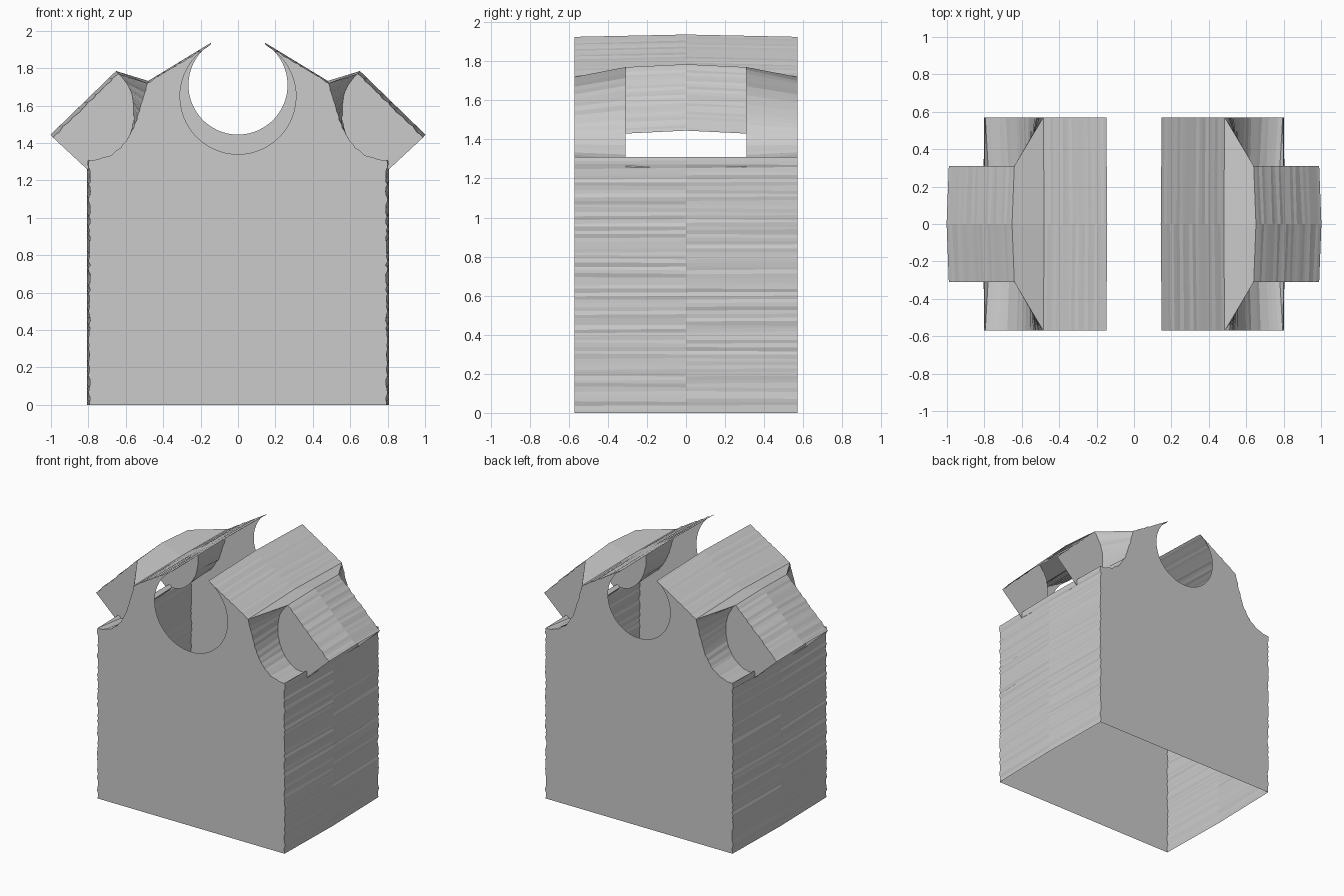
import bpy, bmesh, math, random
from mathutils import Vector
from mathutils.geometry import interpolate_bezier

if "Cube" in bpy.data.objects:
    bpy.data.objects.remove(bpy.data.objects["Cube"])

random.seed(4)
BODY_Y, SLEEVE_Y = 0.57, 0.31


def make(name, faces, mirror=True):
    """Mesh from a list of polygons, mirrored to the other side."""
    bm = bmesh.new()
    for f in faces:
        bm.faces.new([bm.verts.new(p) for p in f])
    bmesh.ops.remove_doubles(bm, verts=bm.verts, dist=1e-5)
    bmesh.ops.recalc_face_normals(bm, faces=bm.faces)
    me = bpy.data.meshes.new(name)
    bm.to_mesh(me)
    bm.free()
    ob = bpy.data.objects.new(name, me)
    bpy.context.collection.objects.link(ob)
    if mirror:
        ob.modifiers.new("Mirror", 'MIRROR').merge_threshold = 0.0005
    return ob


def line(a, b, n):
    return [Vector(a).lerp(Vector(b), i / n) for i in range(n + 1)]


def curve(a, h1, h2, b, n):
    pts = interpolate_bezier(*[Vector((p[0], p[1], 0)) for p in (a, h1, h2, b)], n + 1)
    return [Vector((p.x, p.y)) for p in pts]


def rough(pts, amount):
    """Slightly uneven cut edge; the end points stay put."""
    out = [p + Vector((random.uniform(-1, 1), random.uniform(-1, 1))) * amount
           for p in pts]
    out[0], out[-1] = pts[0], pts[-1]
    return out


def at(pts, y):
    return [Vector((p[0], y, p[1])) for p in pts]


def bridge(*rows):
    faces = []
    for a, b in zip(rows, rows[1:]):
        faces += [(a[i], a[i + 1], b[i + 1], b[i]) for i in range(len(a) - 1)]
    return faces


# Seam lines of the right half, as (x, z)
side = line((0.795, 0), (0.795, 1.31), 70)
armhole = curve((0.795, 1.31), (0.56, 1.31), (0.53, 1.58), (0.485, 1.72), 26)
shoulder = line((0.485, 1.72), (0.148, 1.925), 20)
head = curve((0.78, 1.29), (0.56, 1.28), (0.48, 1.64), (0.64, 1.77), 26)
sleeve_top = line((0.64, 1.77), (0.99, 1.43), 24)
underarm = line((0.78, 1.29), (0.805, 1.258), 3)

# Middle rows, bulging outwards a little
side_mid = at([p + Vector((0.012, 0)) for p in side], 0)
shoulder_mid = at([p + Vector((-0.005, 0.012)) for p in shoulder], 0)
top_mid = at([p + Vector((0.012, 0.015)) for p in sleeve_top], 0)
under_mid = at([p + Vector((-0.005, -0.005)) for p in underarm], 0)


def arc(cz, r):
    """Neckline from the shoulder tip down to the centre line."""
    start = math.asin(0.148 / r)
    angles = [start + (math.pi - start) * i / 24 for i in range(25)]
    return [Vector((r * math.sin(a), cz + r * math.cos(a))) for a in angles]


rows = {}
for label, s, neck in (("front", -1, arc(1.65, 0.31)), ("back", 1, arc(1.71, 0.265))):
    # Flat body panel
    sd, sh = rough(side, 0.006), rough(shoulder, 0.003)
    ah = rough(armhole, 0.004)
    neck[0], neck[-1] = shoulder[-1], Vector((0, neck[-1].y))
    outline = [Vector((0, 0))] + sd + ah[1:] + sh[1:] + neck[1:]
    make(label + "_panel", [at(outline, s * BODY_Y)])

    # Flat sleeve panel
    hd, tp = rough(head, 0.003), rough(sleeve_top, 0.004)
    outline = hd + tp[1:] + underarm[:0:-1]
    make(label + "_sleeve_panel", [at(outline, s * SLEEVE_Y)])

    # Armhole gusset joining body to sleeve
    make(label + "_armhole_gusset",
         bridge(at(ah, s * BODY_Y), at(hd, s * SLEEVE_Y)))
    rows[label] = (at(sd, s * BODY_Y), at(sh, s * BODY_Y),
                   at(tp, s * SLEEVE_Y), at(underarm, s * SLEEVE_Y))

# Strips that join the front half to the back half
f, b = rows["front"], rows["back"]
mids = (side_mid, shoulder_mid, top_mid, under_mid)
for i, name in enumerate(("side_wall", "shoulder_strip", "sleeve_top", "sleeve_underarm")):
    make(name, bridge(f[i], mids[i], b[i]))

# Small joins at the shoulder point and the armpit
make("shoulder_join", [(r[1][0], shoulder_mid[0], top_mid[0], r[2][0]) for r in (f, b)])
make("armpit_join", [(r[0][-1], side_mid[-1], under_mid[0], r[3][0]) for r in (f, b)])
